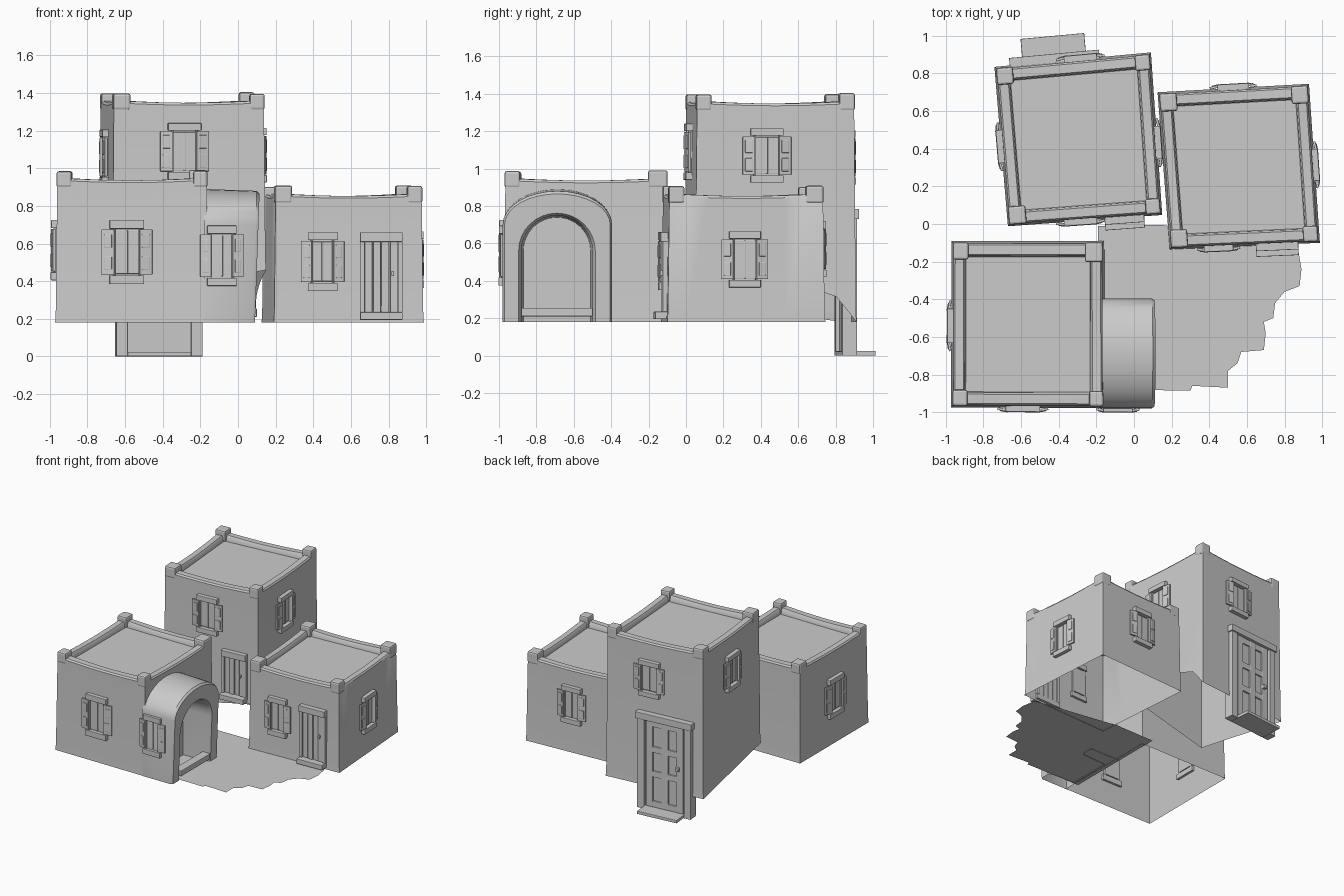
import bpy, bmesh, math, random
from mathutils import Matrix, Vector

if "Cube" in bpy.data.objects:
    bpy.data.objects.remove(bpy.data.objects["Cube"])
random.seed(4)

# corners run front-left, front-right, back-right, back-left
LEFT = [(-.972, -.975), (-.155, -.978), (-.158, -.09), (-.97, -.09)]
BACK = [(-.67, -.012), (.15, .048), (.09, .912), (-.742, .835)]
RIGHT = [(.19, -.135), (.988, -.10), (.93, .745), (.125, .70)]


def finish(name, bm, smooth=False, bevel=0):
    me = bpy.data.meshes.new(name)
    bmesh.ops.recalc_face_normals(bm, faces=bm.faces) if not smooth else None
    bm.to_mesh(me)
    bm.free()
    ob = bpy.data.objects.new(name, me)
    bpy.context.collection.objects.link(ob)
    if bevel:
        m = ob.modifiers.new("bevel", 'BEVEL')
        m.width, m.segments = bevel, 2
    if smooth:
        bpy.ops.object.select_all(action='DESELECT')
        ob.select_set(True)
        bpy.context.view_layer.objects.active = ob
        bpy.ops.object.shade_smooth_by_angle(angle=math.radians(35))
    return ob


def bridge(bm, a, b, closed=True):
    n = len(a)
    for i in range(n if closed else n - 1):
        j = (i + 1) % n
        bm.faces.new((a[i], a[j], b[j], b[i]))


def boxes(name, mat, items, bevel=.004):
    """Boxes given as x0, x1, y0, y1, z0, z1 and an optional turn about z."""
    bm = bmesh.new()
    for it in items:
        x0, x1, y0, y1, z0, z1 = it[:6]
        turn = it[6] if len(it) > 6 else 0
        m = (mat @ Matrix.Translation(((x0 + x1) / 2, (y0 + y1) / 2, (z0 + z1) / 2))
             @ Matrix.Rotation(turn, 4, 'Z') @ Matrix.Diagonal((x1 - x0, y1 - y0, z1 - z0, 1)))
        bmesh.ops.create_cube(bm, size=1, matrix=m)
    return finish(name, bm, bevel=bevel)


def quad_point(q, u, v):
    a, b, c, d = (Vector(p) for p in q)
    return (a * (1 - u) + b * u) * (1 - v) + (d * (1 - u) + c * u) * v


def house(name, q, top, base, n=8):
    """Open-bottomed wall shell with a parapet, sunken roof and corner blocks."""
    bm = bmesh.new()

    def ring(m, zf):
        vs = []
        for e in range(4):
            for k in range(n):
                t = k / n
                s = m + (1 - 2 * m) * t
                u, v = [(s, m), (1 - m, s), (1 - s, 1 - m), (m, 1 - s)][e]
                p = quad_point(q, u, v)
                vs.append(bm.verts.new((p.x, p.y, zf(e, t))))
        return vs

    def rim(drop):
        return lambda e, t: top - drop - .012 * math.sin(math.pi * t)
    rings = [ring(0, base), ring(.004, lambda e, t: base(e, t) + .05),
             ring(.014, rim(.012)), ring(.025, rim(0)), ring(.08, rim(0)),
             ring(.09, rim(.012)), ring(.095, lambda e, t: top - .05)]
    for a, b in zip(rings, rings[1:]):
        bridge(bm, a, b)
    bm.faces.new(rings[-1])
    finish(name + "_walls", bm, smooth=True)

    # raised blocks on the parapet corners
    bm = bmesh.new()
    for cu in (0, 1):
        for cv in (0, 1):
            w, h = random.uniform(.10, .13), random.uniform(.035, .045)
            lo, hi = .009, w
            us = (lo, hi) if cu == 0 else (1 - hi, 1 - lo)
            ws = (lo, hi) if cv == 0 else (1 - hi, 1 - lo)
            loops = []
            for z in (top - .05, top + h):
                loops.append([bm.verts.new((*quad_point(q, u, v), z)) for u, v in
                              ((us[0], ws[0]), (us[1], ws[0]), (us[1], ws[1]), (us[0], ws[1]))])
            bridge(bm, *loops)
            bm.faces.new(loops[0][::-1])
            bm.faces.new(loops[1])
    finish(name + "_corner_blocks", bm, bevel=.012)


def on_wall(q, edge, t, z):
    """Frame on a wall: x along it, -y outward."""
    a, b = Vector(q[edge]), Vector(q[(edge + 1) % 4])
    p, d = a.lerp(b, t), b - a
    return Matrix.Translation((p.x, p.y, z)) @ Matrix.Rotation(math.atan2(d.y, d.x), 4, 'Z')


def window(name, mat, w=.25, h=.31):
    c, hh = w * .25, h * .34
    it = [(-w * .34, w * .34, -.026, .02, hh + .008, h / 2),
          (-w * .34, w * .34, -.028, .02, -h / 2, -hh - .008),
          (-c, c, -.004, .015, -hh, hh),
          (-.005, .005, -.01, .01, -hh, hh)]
    for s in (-1, 1):
        x0, x1 = sorted((s * c * .98, s * w / 2))
        it.append((x0, x1, -.022, -.008, -hh - .004, hh + .004, s * .18))
        for z in (-.5, .5):
            it.append((x0 + .013, x1 - .013, -.026, -.01, z * hh - .035, z * hh + .035, s * .18))
        it.append((s * c - .006, s * c + .006, -.014, .015, -hh - .01, hh + .01))
    boxes(name, mat, it, .003)


def plank_door(name, mat, w=.22, h=.46):
    it = [(-w / 2, w / 2, -.03, .02, h - .05, h), (-w / 2, w / 2, -.06, .02, 0, .04)]
    for s in (-1, 1):
        it.append((s * w * .45 - .012, s * w * .45 + .012, -.02, .02, .04, h - .05))
    for i in range(4):
        x = (i - 1.5) * w * .2
        it.append((x - w * .09, x + w * .09, -.006 - .006 * (i % 2), .015, .04, h - .05))
    it.append((w * .24, w * .3, -.03, 0, h * .5, h * .56))
    boxes(name, mat, it, .003)


# three houses; the back one has a base that climbs with the slope
def slope(e, t):
    return (.30 + .16 * t, .18 + .28 * (1 - t) ** .35, .18, .18 + .12 * t)[e]


house("left_house", LEFT, .948, lambda e, t: .18)
house("back_house", BACK, 1.36, slope)
house("right_house", RIGHT, .865, lambda e, t: .18)

# windows: house, edge, position along wall, height
for name, q, e, t, z, w, h in [
        ("left_house_front_window", LEFT, 0, .467, .555, .27, .34),
        ("left_house_side_window", LEFT, 3, .51, .565, .27, .32),
        ("porch_window", LEFT, 0, 1.085, .535, .23, .32),
        ("back_house_front_window", BACK, 0, .47, 1.09, .26, .30),
        ("back_house_right_window", BACK, 1, .445, 1.07, .26, .29),
        ("back_house_rear_window", BACK, 2, .45, 1.06, .26, .29),
        ("back_house_left_window", BACK, 3, .50, 1.06, .26, .29),
        ("right_house_front_window", RIGHT, 0, .325, .505, .23, .31),
        ("right_house_side_window", RIGHT, 1, .49, .515, .25, .30),
        ("right_house_rear_window", RIGHT, 2, .50, .57, .25, .30)]:
    window(name, on_wall(q, e, t, z) @ Matrix.Translation((0, .004, 0)), w, h)

plank_door("right_house_door", on_wall(RIGHT, 0, .715, .195), .225, .465)
plank_door("back_house_front_door", on_wall(BACK, 0, .755, .455), .21, .39)

# tall panelled rear door reaching down to the lower ground, with its step
rear = [(-.23, -.17, -.03, .05, 0, .76), (.17, .23, -.03, .05, 0, .76),
        (-.24, .24, -.04, .05, .73, .785), (-.17, .17, -.006, .03, .02, .74),
        (-.17, .17, -.135, .05, 0, .025)]
for x in (-.16, -.03, .10):
    rear.append((x, x + .06, -.018, .02, .025, .74))
for z in (.025, .27, .47, .68):
    rear.append((-.16, .16, -.017, .02, z, z + .05))
rear.append((.10, .13, -.04, 0, .37, .40))
boxes("back_house_rear_door", on_wall(BACK, 2, .615, 0), rear)


# arched porch on the side of the left house
def arch(bm, x, y0, y1, z0, spring, top, n=16):
    yc, r = (y0 + y1) / 2, (y1 - y0) / 2
    pts = [(y0, z0)]
    pts += [(yc - r * math.cos(math.pi * i / n), spring + (top - spring) * math.sin(math.pi * i / n))
            for i in range(n + 1)]
    pts.append((y1, z0))
    return [bm.verts.new((x(z) if callable(x) else x, y, z)) for y, z in pts]


def face_x(off):
    return lambda z: .09 + off + .025 * max(0, (z - .18) / .7)


bm = bmesh.new()
loops = [arch(bm, -.18, -.98, -.395, .18, .70, .89),
         arch(bm, face_x(-.015), -.98, -.395, .18, .70, .88),
         arch(bm, face_x(0), -.97, -.405, .18, .70, .865),
         arch(bm, face_x(0), -.895, -.485, .18, .56, .762),
         arch(bm, face_x(-.02), -.88, -.50, .18, .56, .75),
         arch(bm, -.14, -.87, -.51, .18, .56, .74)]
for a, b in zip(loops, loops[1:]):
    bridge(bm, a, b, closed=False)
bm.faces.new(loops[-1])
bmesh.ops.recalc_face_normals(bm, faces=bm.faces)
finish("arched_porch", bm, smooth=True)
boxes("porch_step", Matrix(), [(.03, .10, -.88, -.50, .21, .255)])

# courtyard paving with a broken edge
bm = bmesh.new()
edge = [(-.19, -.01), (-.19, -.88), (.30, -.885), (.31, -.86), (.50, -.87), (.50, -.78), (.55, -.74),
        (.57, -.68), (.69, -.67), (.70, -.58), (.69, -.52), (.74, -.50), (.75, -.42), (.80, -.36),
        (.88, -.33), (.89, -.24), (.87, -.12), (.21, -.12), (.18, -.03), (.15, -.005)]
bm.faces.new([bm.verts.new((x, y, .184)) for x, y in edge])
bmesh.ops.triangulate(bm, faces=bm.faces)
finish("courtyard", bm, smooth=True)
